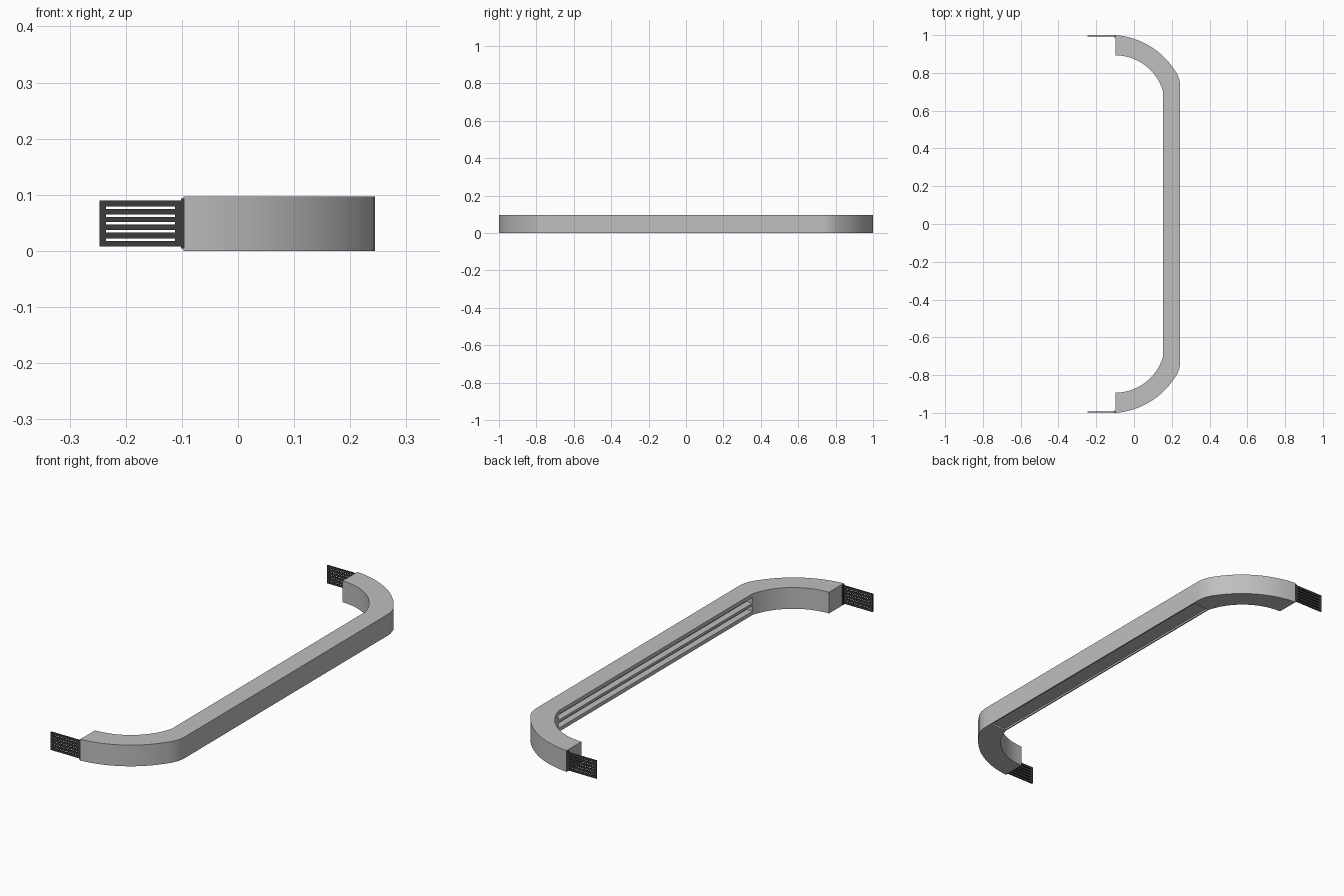
import bpy, bmesh
from math import sin, cos, atan2, hypot, radians
from mathutils import Vector

cube = bpy.data.objects.get("Cube")
if cube:
    bpy.data.objects.remove(cube, do_unlink=True)


def material(name, value):
    m = bpy.data.materials.new(name)
    m.use_nodes = True
    color = (value, value, value, 1)
    m.diffuse_color = color
    m.node_tree.nodes["Principled BSDF"].inputs["Base Color"].default_value = color
    return m


GREY = material("light grey", 0.52)
DARK = material("dark grey", 0.045)
HEIGHT, JOINT = 0.097, 0.70
INNER_X, OUTER_X, END_X = 0.154, 0.244, -0.097


def finish(name, bm, mat, smooth=False):
    bmesh.ops.recalc_face_normals(bm, faces=bm.faces)
    mesh = bpy.data.meshes.new(name)
    bm.to_mesh(mesh)
    bm.free()
    mesh.materials.append(mat)
    obj = bpy.data.objects.new(name, mesh)
    bpy.context.collection.objects.link(obj)
    if smooth:
        bpy.ops.object.select_all(action="DESELECT")
        obj.select_set(True)
        bpy.context.view_layer.objects.active = obj
        bpy.ops.object.shade_smooth_by_angle(angle=radians(25))
    return obj


def prism(name, points, offset, mat, smooth=False):
    """Extrude a closed outline along an offset vector."""
    bm = bmesh.new()
    face = bm.faces.new([bm.verts.new(p) for p in points])
    ext = bmesh.ops.extrude_face_region(bm, geom=[face], use_keep_orig=True)
    moved = [v for v in ext["geom"] if isinstance(v, bmesh.types.BMVert)]
    bmesh.ops.translate(bm, verts=moved, vec=Vector(offset))
    return finish(name, bm, mat, smooth)


def arc(center, start, end, steps):
    """Circular sweep between two points, easing the radius from one to the other."""
    (cx, cy), pts = center, []
    a0, a1 = [atan2(p[1] - cy, p[0] - cx) for p in (start, end)]
    r0, r1 = [hypot(p[0] - cx, p[1] - cy) for p in (start, end)]
    for i in range(steps + 1):
        t = i / steps
        a, r = a0 + (a1 - a0) * t, r0 + (r1 - r0) * t
        pts.append((cx + r * cos(a), cy + r * sin(a)))
    return pts


def add_box(bm, x0, x1, y0, y1, z0, z1):
    cube = bmesh.ops.create_cube(bm, size=1)
    for v in cube["verts"]:
        v.co = ((x0 + x1) / 2 + v.co.x * (x1 - x0),
                (y0 + y1) / 2 + v.co.y * (y1 - y0),
                (z0 + z1) / 2 + v.co.z * (z1 - z0))


# Curved ends: a wide outer sweep, a tight bend into the straight, and an inner sweep
outer = arc((-0.13, 0.59), (END_X, 1.0), (0.212, 0.82), 16)
bend = arc((0.10, 0.735), (0.212, 0.82), (OUTER_X, 0.735), 5)[1:]
inner = arc((-0.10, 0.63), (INNER_X, JOINT), (END_X, 0.893), 16)
outline = outer + bend + [(OUTER_X, JOINT)] + inner

for side, label in ((-1, "front"), (1, "back")):
    prism(label + "_curve", [(x, side * y, 0) for x, y in outline],
          (0, 0, HEIGHT), GREY, smooth=True)

    # Slotted mounting tab: two uprights joined by horizontal rails
    bm = bmesh.new()
    y0, y1 = sorted((side * 0.993, side * 0.999))
    left, right, low, high = -0.247, -0.10, 0.008, 0.09
    add_box(bm, left, left + 0.012, y0, y1, low, high)
    add_box(bm, right - 0.012, right, y0, y1, low, high)
    z = low
    for slot in (0.020, 0.035, 0.049, 0.063, 0.077):
        add_box(bm, left + 0.012, right - 0.012, y0, y1, z, slot - 0.0022)
        z = slot + 0.0022
    add_box(bm, left + 0.012, right - 0.012, y0, y1, z, high)
    finish(label + "_tab", bm, DARK)

    # Narrow flange where the tab meets the curve
    bm = bmesh.new()
    y0, y1 = sorted((side * 0.988, side * 1.0))
    add_box(bm, -0.102, -0.095, y0, y1, 0.004, 0.093)
    finish(label + "_flange", bm, DARK)

# Straight beam: two grooves in the inner face and a shallow channel underneath
section = [(OUTER_X, 0), (OUTER_X, HEIGHT), (INNER_X, HEIGHT)]
for top, bottom in ((0.080, 0.054), (0.043, 0.017)):
    back = INNER_X + 0.03
    section += [(INNER_X, top), (back, top), (back, bottom), (INNER_X, bottom)]
section += [(INNER_X, 0), (INNER_X + 0.006, 0), (INNER_X + 0.006, 0.008),
            (OUTER_X - 0.006, 0.008), (OUTER_X - 0.006, 0)]
prism("straight_beam", [(x, -JOINT, z) for x, z in section],
      (0, 2 * JOINT, 0), GREY)
